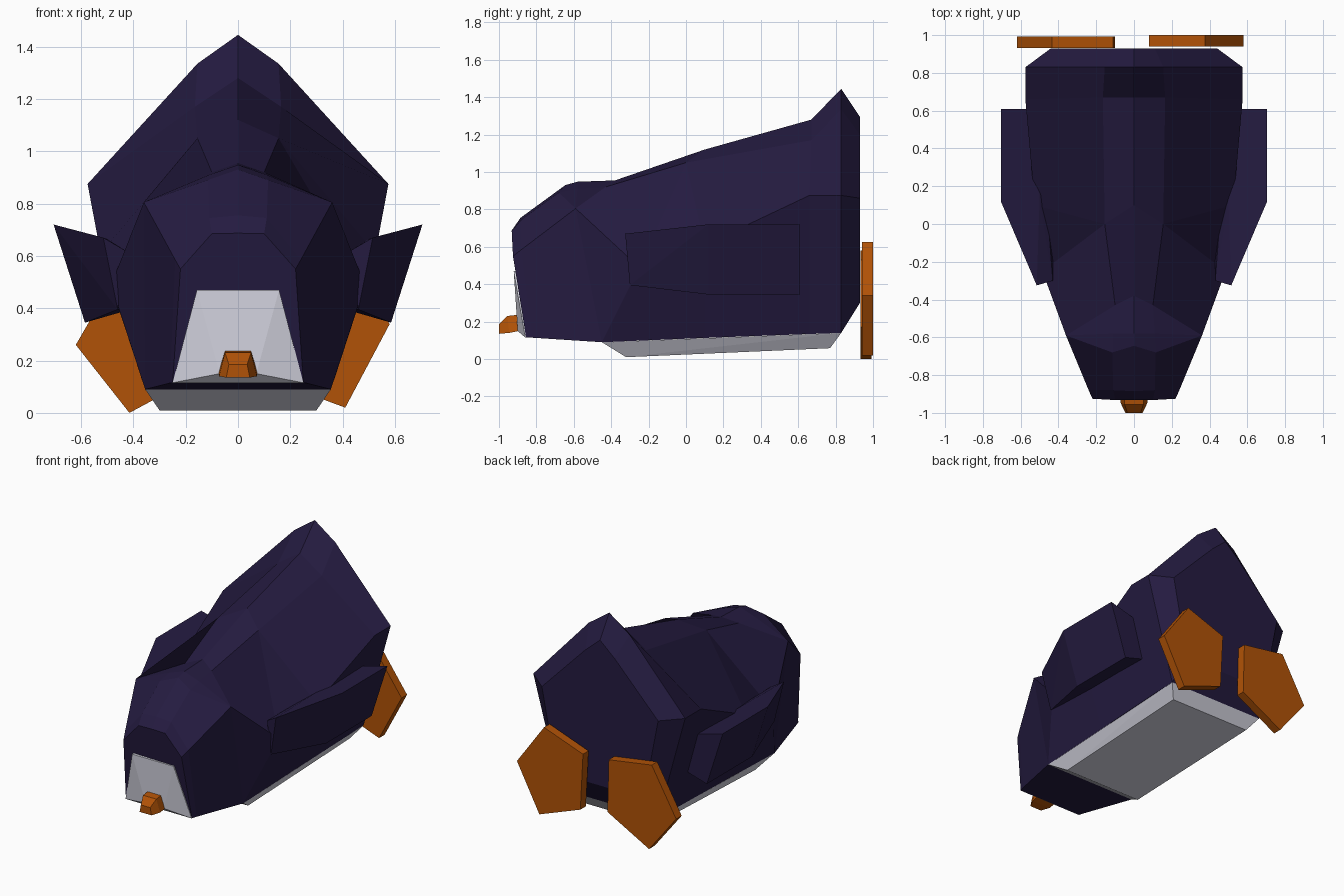
import bpy, bmesh

if "Cube" in bpy.data.objects:
    bpy.data.objects.remove(bpy.data.objects["Cube"])

def material(name, rgb):
    m = bpy.data.materials.new(name)
    m.diffuse_color = (*rgb, 1)
    m.use_nodes = True
    m.node_tree.nodes["Principled BSDF"].inputs["Base Color"].default_value = m.diffuse_color
    return m

DARK = material("dark_feathers", (0.018, 0.011, 0.052))
PALE = material("pale_feathers", (0.70, 0.70, 0.79))
ORANGE = material("orange", (0.44, 0.085, 0.002))

def finish(name, bm, mat):
    bmesh.ops.recalc_face_normals(bm, faces=bm.faces)
    me = bpy.data.meshes.new(name)
    bm.to_mesh(me)
    bm.free()
    me.materials.append(mat)
    ob = bpy.data.objects.new(name, me)
    bpy.context.collection.objects.link(ob)
    return ob

def mirrored(pts):
    return pts + [(-x, y, z) for x, y, z in pts]

def hull(name, pts, mat):
    bm = bmesh.new()
    for p in pts:
        bm.verts.new(p)
    bmesh.ops.convex_hull(bm, input=bm.verts)
    bmesh.ops.dissolve_limit(bm, angle_limit=0.02, verts=bm.verts, edges=bm.edges)
    return finish(name, bm, mat)

# Body and head: half sections (top, shoulder, side, bottom) from face to tail
cheek, throat = (.36, -.59, .805), (.355, -.45, .09)
sections = [
    [(0, -.932, .687), (.1, -.932, .685), (.22, -.925, .55), (.25, -.855, .115)],
    [(0, -.885, .755), (.11, -.88, .745), (.24, -.88, .585), (.26, -.82, .114)],
    [(0, -.645, .93), (.115, -.68, .89), cheek, throat],
    [(0, -.58, .948), (.11, -.58, .91), cheek, throat],
    [(0, -.38, .955), (.1, -.43, .92), cheek, throat],
    [(0, .1, 1.12), (.155, 0, 1.05), (.485, -.25, .49), throat],
    [(0, .1, 1.12), (.155, 0, 1.05), (.525, .1, .61), (.362, .1, .113)],
    [(0, .67, 1.28), (.165, .67, 1.17), (.575, .66, .875), (.37, .66, .134)],
    [(0, .83, 1.445), (.155, .83, 1.335), (.575, .83, .875), (.37, .83, .14)],
    [(0, .93, 1.295), (.11, .93, 1.2), (.44, .93, .86), (.33, .93, .3)],
]
bm = bmesh.new()
rings = []
for s in sections:
    loop = s + [(-x, y, z) for x, y, z in reversed(s[1:])]
    rings.append([bm.verts.new(p) for p in loop])
for a, b in zip(rings, rings[1:]):
    for i in range(len(a)):
        j = (i + 1) % len(a)
        bm.faces.new((a[i], a[j], b[j], b[i]))
bm.faces.new(rings[0])
bm.faces.new(rings[-1])
bmesh.ops.remove_doubles(bm, verts=bm.verts, dist=0.001)
finish("body", bm, DARK)

# Pale belly under the body
hull("belly", mirrored([(.355, -.45, .09), (.37, .83, .14),
                        (.3, -.32, .01), (.31, .77, .058)]), PALE)

# Pale face patch with a small ledge at the beak
hull("face_patch", mirrored([(.157, -.921, .47), (.25, -.859, .115), (.07, -.9, .15),
                             (.157, -.89, .47), (.25, -.84, .115)]), PALE)

# Beak
hull("beak", mirrored([(.05, -.87, .24), (.075, -.87, .155), (.05, -.955, .23),
                       (.072, -.945, .14), (.035, -1, .185), (.045, -1, .135)]), ORANGE)

# Wings
wing = [(.515, -.325, .67), (.46, -.30, .395), (.43, -.30, .62)]
for y in (.12, .61):
    wing += [(.705, y, .72), (.50, y, .665), (.585, y, .345), (.43, y, .39)]
for side, sx in (("left", -1), ("right", 1)):
    hull(side + "_wing", [(sx * x, y, z) for x, y, z in wing], DARK)

# Five-sided feet at the rear
feet = {
    "right_foot": ([(.58, .34), (.375, .625), (.08, .52), (.1, .135), (.41, .02)], .94),
    "left_foot": ([(-.62, .26), (-.435, .58), (-.11, .53), (-.1, .17), (-.415, .0)], .932),
}
for name, (outline, y0) in feet.items():
    hull(name, [(x, y, z) for y in (y0, y0 + .06) for x, z in outline], ORANGE)
